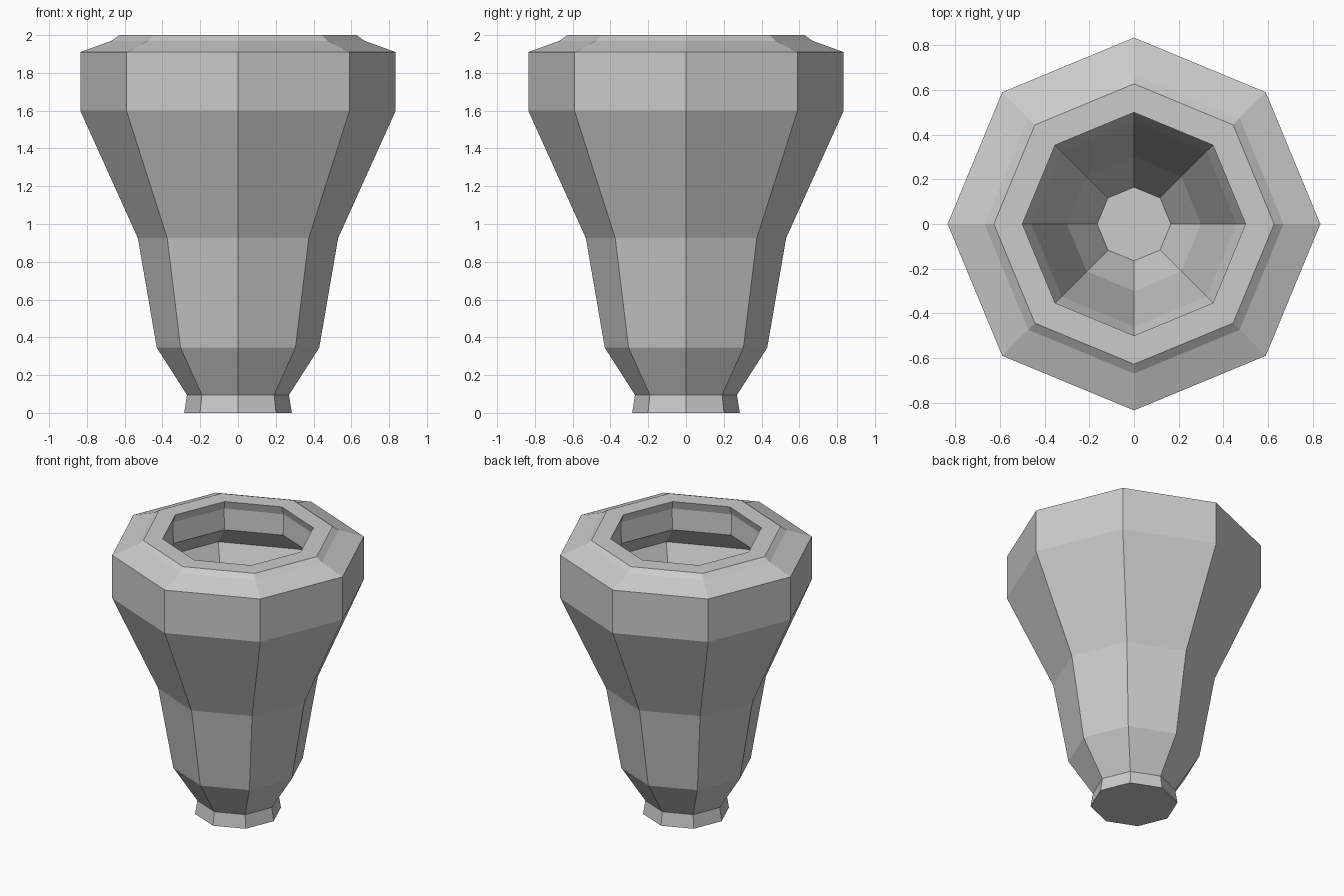
import bpy, bmesh
from math import cos, sin, pi

if "Cube" in bpy.data.objects:
    bpy.data.objects.remove(bpy.data.objects["Cube"])

SIDES = 8

# Profile (radius, height): outer wall going up, over the rim, down the cavity
outer = [(0.285, 0), (0.27, 0.095), (0.43, 0.345), (0.53, 0.925),
         (0.835, 1.60), (0.835, 1.91), (0.67, 1.97), (0.628, 2.0)]
inner = [(0.50, 2.0), (0.52, 1.94), (0.515, 1.79), (0.74, 1.60),
         (0.46, 0.95), (0.30, 0.38), (0.165, 0.13)]


def lathe(name, profile):
    bm = bmesh.new()
    rings = [[bm.verts.new((r * cos(2 * pi * i / SIDES), r * sin(2 * pi * i / SIDES), z))
              for i in range(SIDES)] for r, z in profile]
    for a, b in zip(rings, rings[1:]):
        for i in range(SIDES):
            j = (i + 1) % SIDES
            bm.faces.new((a[i], a[j], b[j], b[i]))
    # Underside and cavity floor
    bm.faces.new(rings[0][::-1])
    bm.faces.new(rings[-1])
    mesh = bpy.data.meshes.new(name)
    bm.to_mesh(mesh)
    bm.free()
    obj = bpy.data.objects.new(name, mesh)
    bpy.context.collection.objects.link(obj)
    return obj


# Hollow eight-sided vase
lathe("vase", outer + inner)
